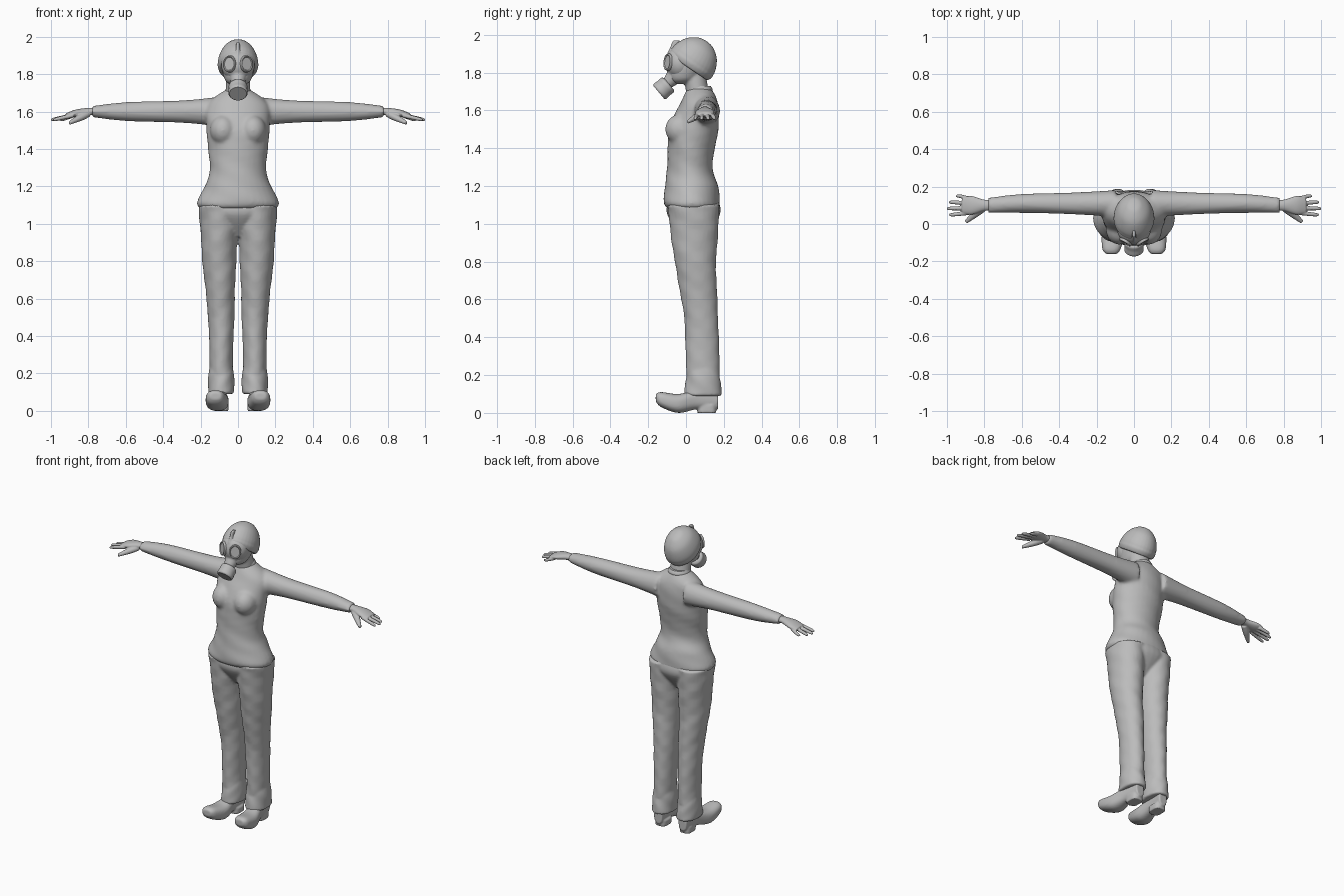
import bpy, bmesh, math
from mathutils import Vector, Matrix

cube = bpy.data.objects.get("Cube")
if cube:
    bpy.data.objects.remove(cube)

grey = bpy.data.materials.new("plain grey")
grey.use_nodes = True
tone = (0.5, 0.5, 0.5, 1)
grey.diffuse_color = tone
grey.node_tree.nodes["Principled BSDF"].inputs["Base Color"].default_value = tone

X, Y, Z = Vector((1, 0, 0)), Vector((0, 1, 0)), Vector((0, 0, 1))
SIDES = {"right": -1, "left": 1}


def section(wide, deep, x=0, y=0, z=0):
    """One ring of a loft: its centre and its two radii."""
    return (x, y, z, wide, deep)


def stack(origin, axis, profile, squash=1):
    """Rings along an axis from (distance, radius) pairs."""
    return [(*(origin + axis * distance), radius * squash, radius) for distance, radius in profile]


def spline(rows, steps=6):
    """Smooth a list of rings with a Catmull-Rom curve."""
    vectors = [Vector(row) for row in rows]
    last = len(vectors) - 1
    smooth = []
    for i in range(last):
        before, start = vectors[max(0, i - 1)], vectors[i]
        end, after = vectors[i + 1], vectors[min(last, i + 2)]
        leave, arrive = (end - before) / 2, (after - start) / 2
        for step in range(steps):
            t = step / steps
            bend = (end - start) * 3 - leave * 2 - arrive
            twist = (start - end) * 2 + leave + arrive
            smooth.append(start + leave * t + bend * t ** 2 + twist * t ** 3)
    return smooth + [vectors[last]]


def loft(bm, rows, u=X, v=Y, side=1, fold=0, power=2, segments=32):
    """Skin closed rings, with optional cloth folds and squarer corners."""
    rings = []
    for x, y, z, wide, deep in spline(rows):
        ring = []
        for k in range(segments):
            angle = math.tau * k / segments
            c, s = math.cos(angle), math.sin(angle)
            c = math.copysign(abs(c) ** (2 / power), c)
            s = math.copysign(abs(s) ** (2 / power), s)
            wave = 1 + fold * math.sin(3 * angle + 40 * z + 9 * x) * math.sin(17 * z + angle)
            point = Vector((x, y, z)) + (u * wide * c + v * deep * s) * wave
            point.x *= side
            ring.append(bm.verts.new(point))
        rings.append(ring)
    faces = [bm.faces.new(rings[0]), bm.faces.new(rings[-1])]
    for lower, upper in zip(rings, rings[1:]):
        for k in range(segments):
            n = (k + 1) % segments
            faces.append(bm.faces.new((lower[k], lower[n], upper[n], upper[k])))
    bmesh.ops.recalc_face_normals(bm, faces=faces)


def ball(bm, centre, radii):
    matrix = Matrix.Translation(centre) @ Matrix.Diagonal((*radii, 1))
    bmesh.ops.create_uvsphere(bm, u_segments=32, v_segments=20, radius=1, matrix=matrix)


def finish(bm, name, voxel=0, relaxing=4):
    """Make the object; a voxel size fuses overlapping shells into one skin."""
    mesh = bpy.data.meshes.new(name)
    bm.to_mesh(mesh)
    bm.free()
    mesh.materials.append(grey)
    part = bpy.data.objects.new(name, mesh)
    bpy.context.collection.objects.link(part)
    bpy.ops.object.select_all(action='DESELECT')
    part.select_set(True)
    bpy.context.view_layer.objects.active = part
    bpy.ops.object.shade_smooth_by_angle(angle=math.radians(50))
    if voxel:
        fuse = part.modifiers.new("fuse", 'REMESH')
        fuse.mode = 'VOXEL'
        fuse.voxel_size = voxel
        fuse.use_smooth_shade = True
        relax = part.modifiers.new("relax", 'SMOOTH')
        relax.factor = 0.5
        relax.iterations = relaxing


# Sweater: body, chest and sleeves fused together
bm = bmesh.new()
loft(bm, [section(z=1.08, y=.04, wide=.2, deep=.14),
          section(z=1.11, y=.03, wide=.22, deep=.15),
          section(z=1.2, y=.03, wide=.18, deep=.14),
          section(z=1.3, y=.02, wide=.15, deep=.12),
          section(z=1.5, y=.04, wide=.17, deep=.13),
          section(z=1.64, y=.07, wide=.16, deep=.1),
          section(z=1.72, y=.07, wide=.06, deep=.06)], fold=.02)
for side in SIDES.values():
    ball(bm, (side * .08, -.03, 1.5), (.07, .08, .08))
    loft(bm, [section(x=.1, y=.11, z=1.6, wide=.07, deep=.08),
              section(x=.3, y=.11, z=1.6, wide=.06, deep=.06),
              section(x=.6, y=.11, z=1.6, wide=.05, deep=.05),
              section(x=.78, y=.1, z=1.6, wide=.04, deep=.03)], Y, Z, side, fold=.02)
finish(bm, "sweater", voxel=.01, relaxing=6)

# Trousers: hips and two loose legs with folded cuffs
bm = bmesh.new()
loft(bm, [section(z=1.13, y=.04, wide=.19, deep=.13),
          section(z=1.05, y=.04, wide=.2, deep=.14),
          section(z=.93, y=.04, wide=.05, deep=.06)])
for side in SIDES.values():
    loft(bm, [section(x=.1, z=1.1, y=.04, wide=.11, deep=.14),
              section(x=.1, z=.8, y=.05, wide=.09, deep=.11),
              section(x=.09, z=.5, y=.08, wide=.07, deep=.09),
              section(x=.09, z=.2, y=.09, wide=.06, deep=.09)], side=side, fold=.03)
    loft(bm, [section(x=.09, z=.24, y=.09, wide=.06, deep=.08),
              section(x=.09, z=.18, y=.09, wide=.07, deep=.09),
              section(x=.09, z=.09, y=.09, wide=.07, deep=.1)], side=side, fold=.04)
finish(bm, "trousers", voxel=.008)

for label, side in SIDES.items():
    # Hands: palm, four fanned fingers and a thumb
    bm = bmesh.new()
    loft(bm, [section(x=.74, y=.1, z=1.6, wide=.03, deep=.02),
              section(x=.8, y=.1, z=1.6, wide=.03, deep=.02),
              section(x=.87, y=.1, z=1.59, wide=.05, deep=.02),
              section(x=.92, y=.1, z=1.58, wide=.04, deep=.01)], Y, Z, side)
    for i in range(4):
        root, tip = .06 + .025 * i, .05 + .033 * i
        reach = 1 - .012 * (i - 1) ** 2
        loft(bm, [section(x=.88, y=root, z=1.58, wide=.012, deep=.012),
                  section(x=reach - .02, y=tip, z=1.56, wide=.01, deep=.01),
                  section(x=reach, y=tip, z=1.555, wide=.006, deep=.005)], Y, Z, side, segments=16)
    loft(bm, [section(x=.8, y=.09, z=1.59, wide=.02, deep=.02),
              section(x=.84, y=.06, z=1.57, wide=.02, deep=.02),
              section(x=.9, y=.01, z=1.54, wide=.01, deep=.01)], (X + Y) / 1.4, Z, side, segments=16)
    finish(bm, label + "_hand", voxel=.004, relaxing=2)

    # Shoes: upturned toe, raised arch and a heel block
    bm = bmesh.new()
    loft(bm, [section(x=.12, y=-.16, z=.08, wide=.03, deep=.02),
              section(x=.12, y=-.13, z=.07, wide=.05, deep=.04),
              section(x=.11, y=-.04, z=.05, wide=.06, deep=.05),
              section(x=.1, y=.06, z=.07, wide=.04, deep=.05),
              section(x=.09, y=.17, z=.07, wide=.03, deep=.05)], X, Z, side, power=2.5)
    loft(bm, [section(x=.09, y=.11, wide=.04, deep=.05),
              section(x=.09, y=.11, z=.04, wide=.04, deep=.05)], side=side, power=3)
    finish(bm, label + "_shoe", voxel=.006, relaxing=3)

# Head and neck
bm = bmesh.new()
loft(bm, [section(z=1.64, y=.07, wide=.07, deep=.06),
          section(z=1.82, y=.04, wide=.06, deep=.06)])
loft(bm, [section(z=1.74, y=-.02, wide=.03, deep=.04),
          section(z=1.77, y=-.01, wide=.07, deep=.08),
          section(z=1.86, y=.02, wide=.09, deep=.11),
          section(z=1.95, y=.03, wide=.07, deep=.09)])
finish(bm, "head", voxel=.007)

# Collar
bm = bmesh.new()
loft(bm, stack(Vector((0, .07, 1.69)), Z, [(0, .06), (.02, .07), (.04, .06)]))
finish(bm, "collar")

# Knitted cap, tipped back, with a turned-up band
lean = Vector((0, .56, .83))
across = lean.cross(X)
crown = Vector((0, .03, 1.85))
bm = bmesh.new()
loft(bm, stack(crown, lean, [(-.02, .11), (.02, .13), (.09, .1), (.13, .05), (.14, .01)], .83), X, across)
loft(bm, stack(crown, lean, [(-.03, .12), (0, .132), (.035, .12)], .83), X, across)
finish(bm, "cap", voxel=.006, relaxing=3)

# Gas mask: face plate, snout and brow strap
aim = Vector((0, -.77, -.64))
slope = aim.cross(X)
bm = bmesh.new()
ball(bm, (0, -.03, 1.85), (.09, .08, .09))
loft(bm, [section(y=-.03, z=1.82, wide=.06, deep=.06),
          section(y=-.1, z=1.74, wide=.03, deep=.03)], X, slope)
loft(bm, [section(y=-.08, z=1.9, wide=.01, deep=.02),
          section(y=-.05, z=1.97, wide=.01, deep=.02)])
finish(bm, "mask", voxel=.006, relaxing=3)

# Filter canister: waisted drum aimed down and forward
bm = bmesh.new()
drum = [(0, .04), (.01, .05), (.035, .05), (.06, .052), (.07, .046)]
loft(bm, stack(Vector((0, -.09, 1.74)), aim, drum), X, slope)
finish(bm, "filter_canister")

# Eyepieces: raised rim with a flat lens
for label, side in SIDES.items():
    facing = Vector((side * .5, -.85, .1)).normalized()
    spin = facing.to_track_quat('Z', 'Y')
    hub = Vector((side * .045, -.094, 1.855))
    rim = [(-.02, .045), (.005, .045), (.01, .04), (.005, .035)]
    bm = bmesh.new()
    loft(bm, stack(hub, facing, rim, .8), spin @ X, spin @ Y)
    finish(bm, label + "_eyepiece")
